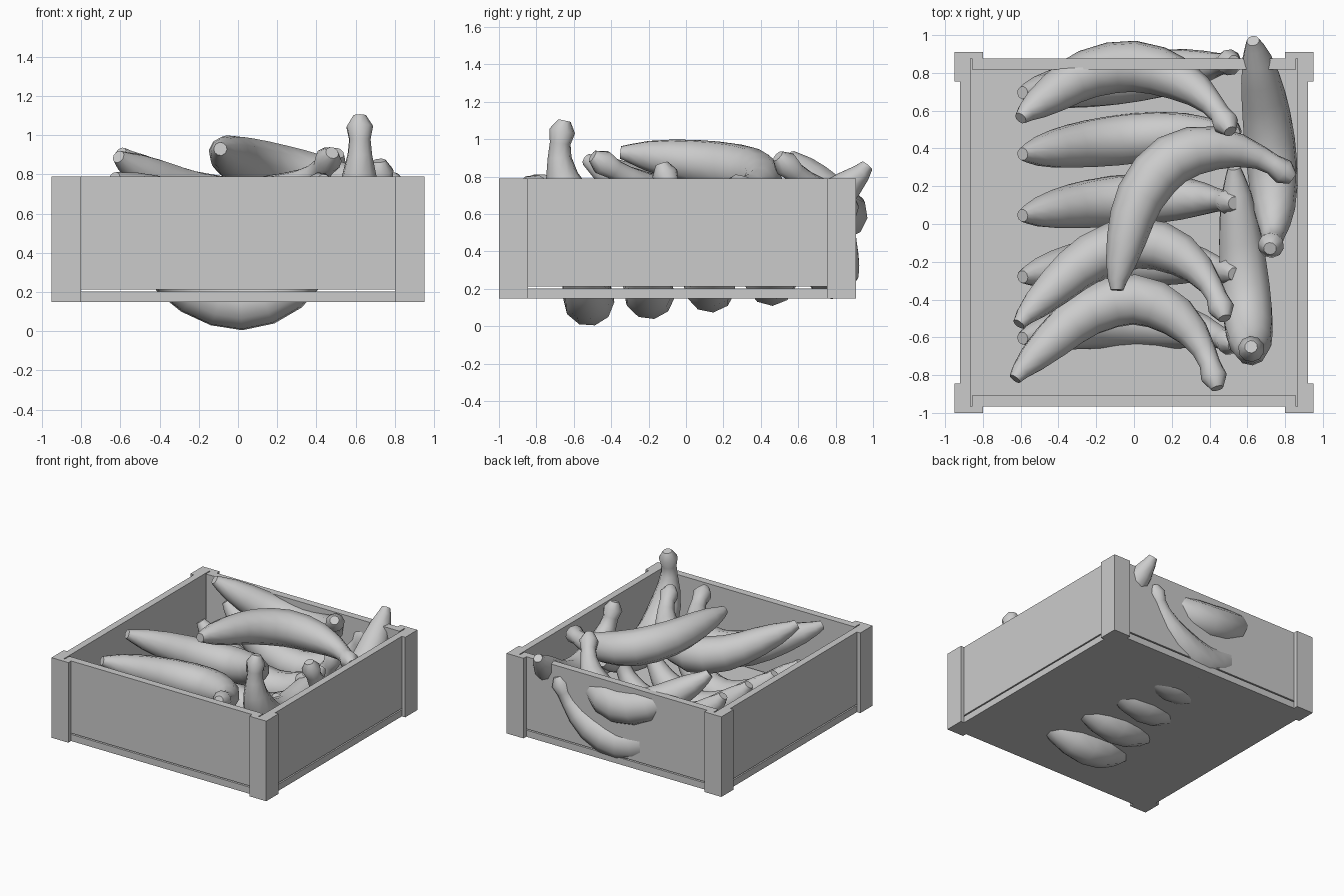
import bpy, bmesh, math
from mathutils import Vector

if "Cube" in bpy.data.objects:
    bpy.data.objects.remove(bpy.data.objects["Cube"])

grey = bpy.data.materials.new("plain_grey")
grey.diffuse_color = (0.6, 0.6, 0.6, 1)
grey.use_nodes = True
grey.node_tree.nodes["Principled BSDF"].inputs["Base Color"].default_value = grey.diffuse_color


def finish(name, bm, smooth=False):
    bmesh.ops.recalc_face_normals(bm, faces=bm.faces)
    me = bpy.data.meshes.new(name)
    bm.to_mesh(me)
    bm.free()
    me.materials.append(grey)
    if smooth:
        me.shade_smooth()
    ob = bpy.data.objects.new(name, me)
    bpy.context.collection.objects.link(ob)
    return ob


def prism(name, outline, z0, z1):
    """Extrude a flat outline from z0 up to z1."""
    bm = bmesh.new()
    face = bm.faces.new([bm.verts.new((x, y, z0)) for x, y in outline])
    out = bmesh.ops.extrude_face_region(bm, geom=[face])
    top = [v for v in out["geom"] if isinstance(v, bmesh.types.BMVert)]
    bmesh.ops.translate(bm, vec=(0, 0, z1 - z0), verts=top)
    return finish(name, bm)


def box(name, x0, x1, y0, y1, z0, z1):
    return prism(name, [(x0, y0), (x1, y0), (x1, y1), (x0, y1)], z0, z1)


# Crate: floor, four walls and L-shaped corner posts
CY = -0.045  # crate centre in y
box("crate_floor", -0.92, 0.92, CY - 0.92, CY + 0.92, 0.15, 0.203)
for sx, side in ((-1, "left"), (1, "right")):
    a, b = sorted((sx * 0.865, sx * 0.92))
    box(side + "_wall", a, b, CY - 0.92, CY + 0.92, 0.213, 0.79)
for sy, side in ((-1, "front"), (1, "back")):
    a, b = sorted((CY + sy * 0.862, CY + sy * 0.92))
    box(side + "_wall", -0.857, 0.857, a, b, 0.213, 0.79)
corner = [(0.95, 0.955), (0.95, 0.8), (0.92, 0.8), (0.92, 0.92), (0.8, 0.92), (0.8, 0.955)]
for sx in (-1, 1):
    for sy in (-1, 1):
        prism("corner_post", [(sx * x, CY + sy * y) for x, y in corner], 0.15, 0.79)

# Banana rings: position along the chord, share of the bulge, radius
RINGS = [(0, 0, .034), (.03, .10, .052), (.09, .25, .08), (.18, .46, .105),
         (.27, .66, .12), (.36, .82, .13), (.48, .95, .137), (.59, 1, .137),
         (.70, .95, .13), (.80, .82, .114), (.88, .64, .088), (.935, .44, .064),
         (.965, .28, .056), (.985, .13, .07), (1, 0, .034)]
SIDES = 10


def banana(name, tip, stem, belly):
    """Sweep the rings along an arc from tip to stem through the belly point."""
    tip, stem, belly = Vector(tip), Vector(stem), Vector(belly)
    chord = stem - tip
    bulge = belly - tip - chord * 0.59
    side = chord.cross(bulge).normalized()
    path = [tip + chord * a + bulge * b for a, b, r in RINGS]
    bm = bmesh.new()
    rings = []
    for i, p in enumerate(path):
        tangent = (path[min(i + 1, len(path) - 1)] - path[max(i - 1, 0)]).normalized()
        out = side.cross(tangent)
        r = RINGS[i][2]
        ring = []
        for k in range(SIDES):
            t = 2 * math.pi * k / SIDES
            ring.append(bm.verts.new(p + (out * math.cos(t) + side * math.sin(t)) * r))
        rings.append(ring)
    for lo, hi in zip(rings, rings[1:]):
        for k in range(SIDES):
            n = (k + 1) % SIDES
            bm.faces.new((lo[k], lo[n], hi[n], hi[k]))
    caps = [bm.faces.new(rings[0]), bm.faces.new(rings[-1])]
    for cap in caps:
        for e in cap.edges:
            e.smooth = False
    finish(name, bm, smooth=True)


# Bottom row: five upright bananas, each slightly higher than the one in front
for i in range(5):
    y, z = -0.52 + 0.325 * i, 0.138 + 0.036 * i
    banana("bottom_banana", (-0.59, y - 0.085, z + 0.41),
           (0.53, y - 0.12 + 0.05 * i, z + 0.42), (0.02, y, z))

# Upper bananas leaning along the row
banana("front_banana", (-.63, -.82, .78), (.44, -.87, .77), (0, -.40, .59))
banana("middle_banana", (-.61, -.53, .89), (.48, -.50, .91), (.02, -.10, .65))
banana("back_banana", (-.60, .56, .91), (.51, .49, .91), (0, .835, .60))

# Bananas along the right wall, and the one lying on top
banana("right_back_banana", (.63, .97, .86), (.72, -.13, .87), (.73, .32, .46))
banana("right_front_banana", (.53, .30, .60), (.62, -.65, 1.10), (.60, -.46, .52))
banana("top_banana", (-.09, -.35, .93), (.84, .24, .74), (.20, .34, .82))
